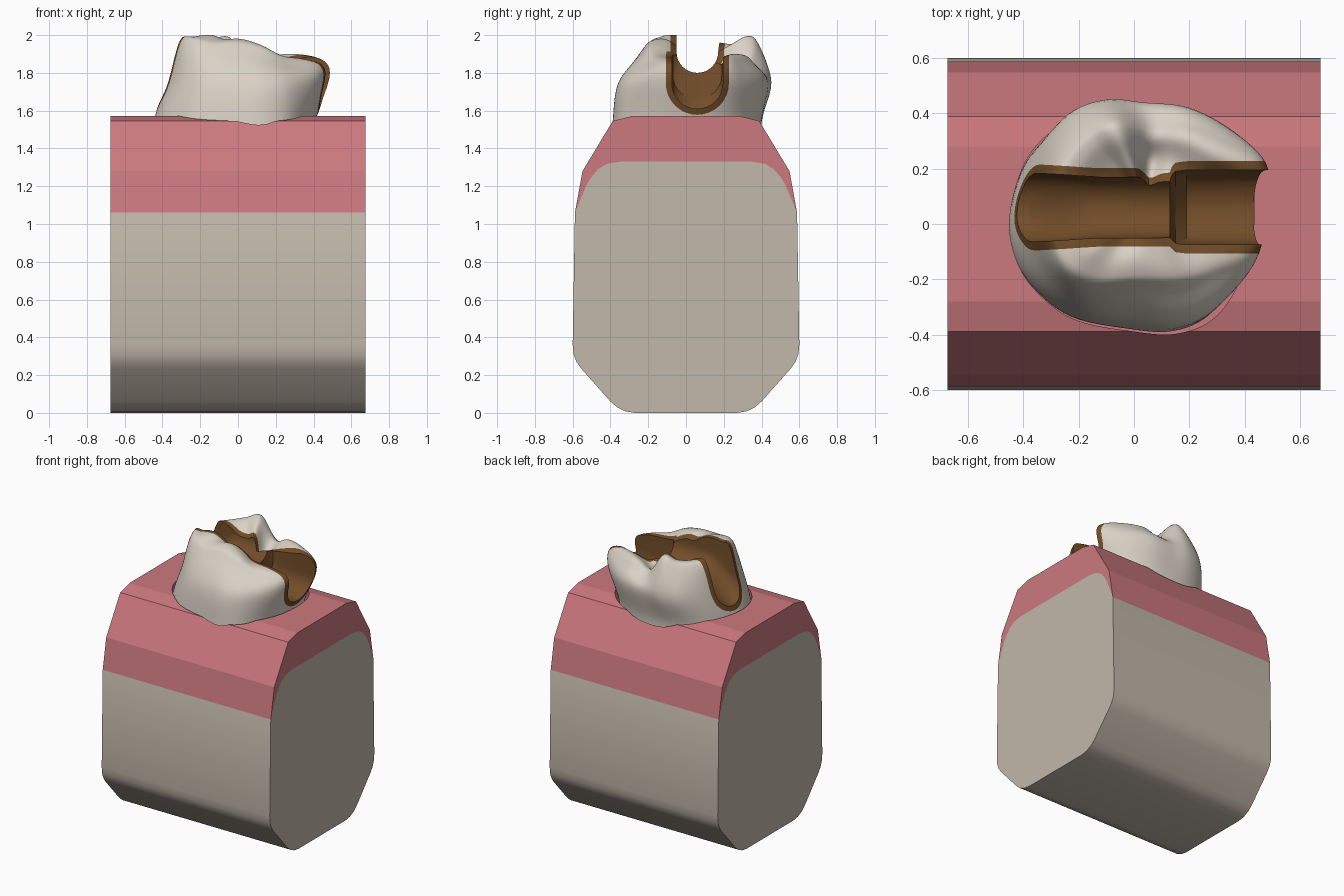
import bpy, bmesh, math
from mathutils import Vector

if "Cube" in bpy.data.objects:
    bpy.data.objects.remove(bpy.data.objects["Cube"])


def material(name, rgb):
    m = bpy.data.materials.new(name)
    m.diffuse_color = (*rgb, 1)
    m.use_nodes = True
    m.node_tree.nodes["Principled BSDF"].inputs["Base Color"].default_value = m.diffuse_color
    return m


BONE = material("bone beige", (0.54, 0.48, 0.40))
GUM = material("gum pink", (0.60, 0.19, 0.21))
ENAMEL = material("enamel ivory", (0.70, 0.64, 0.56))
CAVITY = material("cavity brown", (0.17, 0.075, 0.022))


def make(name, verts, faces, mat):
    me = bpy.data.meshes.new(name)
    me.from_pydata([tuple(v) for v in verts], [], faces)
    bm = bmesh.new()
    bm.from_mesh(me)
    bmesh.ops.recalc_face_normals(bm, faces=bm.faces)
    bm.to_mesh(me)
    bm.free()
    me.materials.append(mat)
    ob = bpy.data.objects.new(name, me)
    bpy.context.collection.objects.link(ob)
    return ob


def loft(name, rings, mat):
    """Closed solid through equal-length rings, capped at both ends."""
    n = len(rings[0])
    verts = [v for r in rings for v in r]
    faces = [(i * n + j, i * n + (j + 1) % n, (i + 1) * n + (j + 1) % n, (i + 1) * n + j)
             for i in range(len(rings) - 1) for j in range(n)]
    faces += [tuple(range(n)), tuple(range(len(verts) - n, len(verts)))]
    return make(name, verts, faces, mat)


def extrude_x(name, profile, mat, half=0.675):
    return loft(name, [[(x, y, z) for y, z in profile] for x in (-half, half)], mat)


def activate(ob):
    bpy.ops.object.select_all(action='DESELECT')
    ob.select_set(True)
    bpy.context.view_layer.objects.active = ob


def boolean(ob, cutter, op):
    m = ob.modifiers.new(op.lower(), 'BOOLEAN')
    m.operation, m.solver, m.object = op, 'EXACT', cutter
    activate(ob)
    bpy.ops.object.modifier_apply(modifier=m.name)


def smooth(ob, deg):
    activate(ob)
    bpy.ops.object.shade_smooth_by_angle(angle=math.radians(deg))


def spline(p, closed, sub=6):
    """Catmull-Rom curve through the points."""
    n, out = len(p), []
    at = (lambda i: p[i % n]) if closed else (lambda i: p[max(0, min(n - 1, i))])
    for i in range(n if closed else n - 1):
        a, b, c, d = at(i - 1), at(i), at(i + 1), at(i + 2)
        for k in range(sub):
            t = k / sub
            out.append(0.5 * (2 * b + (c - a) * t + (2 * a - 5 * b + 4 * c - d) * t * t
                              + (3 * b - a - 3 * c + d) * t ** 3))
    return out if closed else out + [p[-1]]


# bone block: half profile mirrored across y
bone_half = [(0.27, 0), (0.32, 0.008), (0.365, 0.03), (0.40, 0.06), (0.555, 0.235),
             (0.58, 0.27), (0.595, 0.31), (0.60, 0.36), (0.588, 1.06)]
ridge = [(0.588, 1.06), (0.525, 1.21), (0.50, 1.25), (0.465, 1.29), (0.42, 1.318), (0.35, 1.33)]
half = bone_half + ridge[1:]
bone = extrude_x("jaw_bone", half + [(-y, z) for y, z in reversed(half)], BONE)
smooth(bone, 30)

# gum layer sitting over the ridge of the bone
outer = [(0.588, 1.06), (0.548, 1.28), (0.388, 1.545), (0.28, 1.573)]
gum = extrude_x("gum", outer + [(-y, z) for y, z in reversed(outer)]
                + [(-y, z) for y, z in ridge[1:]] + [(y, z) for y, z in reversed(ridge[1:])], GUM)

# crown outlines, counter-clockwise from +x: neck, bulge, shoulder
neck = [(.41, .04), (.39, .2), (.31, .31), (.17, .38), (0, .4), (-.15, .39), (-.28, .34), (-.39, .22),
        (-.445, .03), (-.425, -.12), (-.35, -.24), (-.22, -.335), (-.03, -.375), (.14, -.385),
        (.28, -.32), (.38, -.15)]
bulge = [(.48, .06), (.47, .22), (.36, .335), (.2, .42), (.03, .44), (-.1, .45), (-.23, .4), (-.33, .26),
         (-.38, .06), (-.36, -.1), (-.29, -.23), (-.17, -.315), (0, -.345), (.15, -.355),
         (.29, -.3), (.43, -.15)]
shoulder = [(.475, .06), (.465, .21), (.35, .29), (.2, .36), (.06, .365), (-.07, .385), (-.18, .34),
            (-.27, .23), (-.315, .06), (-.3, -.09), (-.25, -.18), (-.15, -.23), (0, -.23),
            (.15, -.24), (.28, -.2), (.43, -.11)]
# heights of the shoulder and of the cusp crests
shoulder_z = [1.84, 1.85, 1.86, 1.85, 1.83, 1.95, 1.93, 1.93, 1.97, 1.97, 1.95, 1.92, 1.92, 1.88, 1.85, 1.84]
crest_z = [1.83, 1.88, 1.90, 1.89, 1.85, 1.99, 1.96, 1.95, 1.97, 1.99, 1.99, 1.97, 1.97, 1.94, 1.89, 1.87]
mid = Vector((0.05, 0.06, 0))


def toward(p, s, z):
    q = mid + (Vector((*p, 0)) - mid) * s
    return Vector((q.x, q.y, z))


layers = [[Vector((*p, 1.40)) for p in neck],
          [Vector((*p, 1.54)) for p in neck],
          [Vector((*p, 1.75)) for p in bulge],
          [Vector((*p, z)) for p, z in zip(shoulder, shoulder_z)],
          [toward(p, 0.82, z) for p, z in zip(shoulder, crest_z)],
          [toward(p, 0.52, z - (0.05 if p[1] > 0.1 else 0)) for p, z in zip(shoulder, crest_z)],
          [toward(p, 0.1, 1.87) for p in shoulder]]
columns = [spline(list(c), False) for c in zip(*layers)]
rings = [spline(list(r), True) for r in zip(*columns)]
for r in rings:
    for v in r:
        v.z = min(v.z, 2.0)
crown = loft("tooth_crown", rings, ENAMEL)
margin = loft("cavity_lining", rings, CAVITY)

# socket recess in the gum around the neck
ring = spline([Vector((*p, 0)) for p in neck], True)
socket = loft("socket_cutter", [[(v.x * 1.035 + 0.012, v.y * 1.03, z) for v in ring]
                                for z in (1.44, 1.75)], GUM)
boolean(gum, socket, 'DIFFERENCE')


# cavity: U-shaped channel along x, deep at both ends, shallow in the middle
def channel(name, grow):
    stations = [(-0.7, .125, 1.605), (-0.38, .125, 1.62), (-0.32, .122, 1.66), (-0.25, .118, 1.73),
                (-0.18, .113, 1.785), (-0.13, .11, 1.80), (0.13, .11, 1.80),
                (0.15, .13, 1.66), (0.19, .135, 1.61), (0.7, .135, 1.61)]
    sections = []
    for x, w, floor in stations:
        w, floor = w + grow, floor - grow
        arc = [(x, 0.06 + w * math.cos(a), floor + w * (1 + math.sin(a)))
               for a in (math.pi + math.pi * k / 16 for k in range(17))]
        sections.append([(x, 0.06 - w, 2.3)] + arc + [(x, 0.06 + w, 2.3)])
    return loft(name, sections, CAVITY)


wide, narrow = channel("wide_cutter", 0.032), channel("narrow_cutter", 0)
boolean(crown, wide, 'DIFFERENCE')
boolean(margin, wide, 'INTERSECT')
boolean(margin, narrow, 'DIFFERENCE')
for c in (socket, wide, narrow):
    bpy.data.objects.remove(c, do_unlink=True)
smooth(crown, 40)
smooth(margin, 30)
